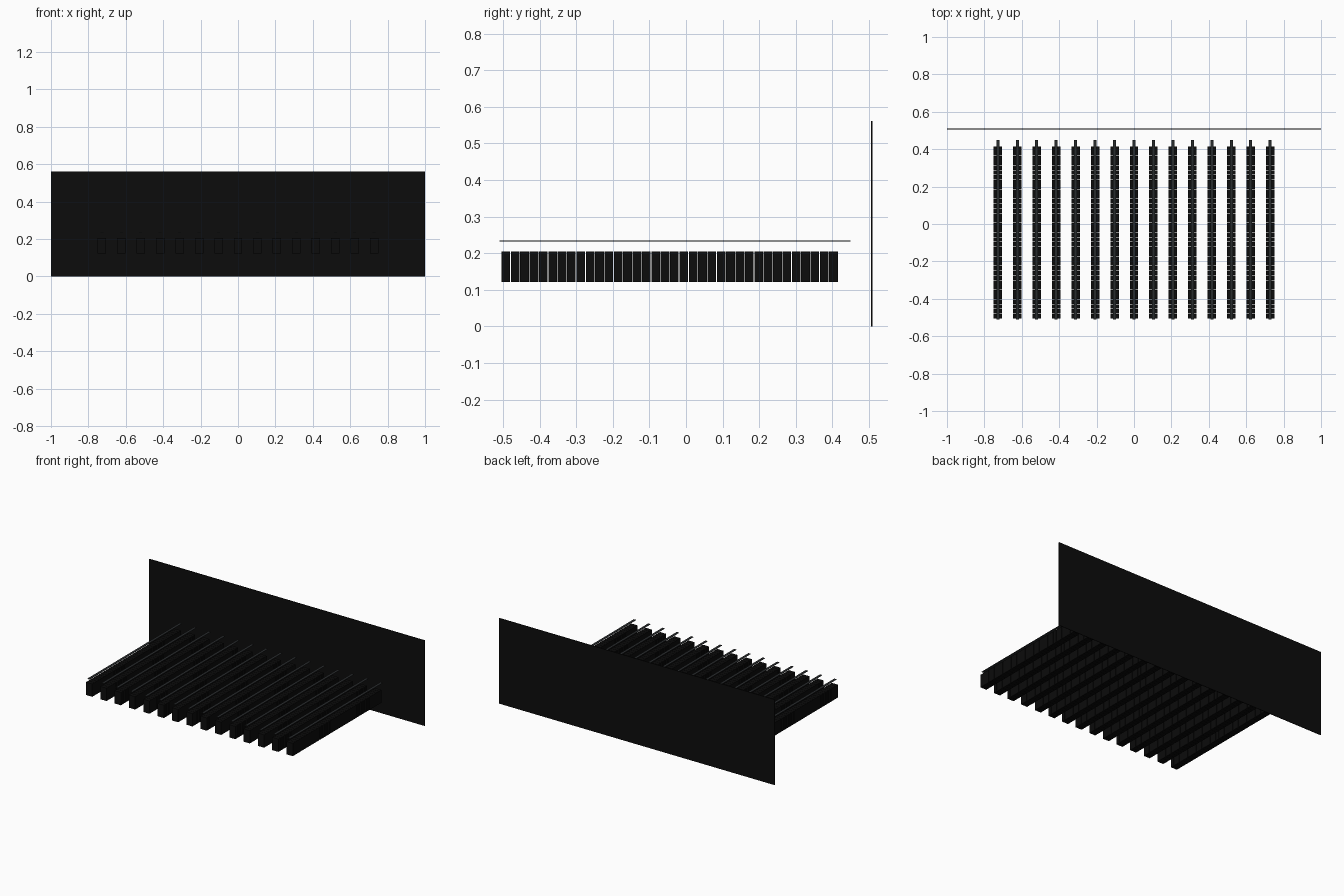
import bpy

if "Cube" in bpy.data.objects:
    bpy.data.objects.remove(bpy.data.objects["Cube"], do_unlink=True)

COLUMNS, ROWS = 15, 36
COLUMN_PITCH = 1.456 / (COLUMNS - 1)
Y_FRONT, Y_BACK = -0.505, 0.416
ROW_PITCH = (Y_BACK - Y_FRONT) / ROWS
GAP = 0.0018


def material(name, rgb):
    mat = bpy.data.materials.new(name)
    mat.use_nodes = True
    mat.diffuse_color = (*rgb, 1)
    mat.node_tree.nodes["Principled BSDF"].inputs["Base Color"].default_value = (*rgb, 1)
    return mat


def box(name, low, high, mat):
    centre = [(a + b) / 2 for a, b in zip(low, high)]
    bpy.ops.mesh.primitive_cube_add(size=1, location=centre)
    obj = bpy.context.object
    obj.name = name
    obj.scale = [b - a for a, b in zip(low, high)]
    bpy.ops.object.transform_apply(location=False, rotation=False, scale=True)
    obj.data.materials.append(mat)
    return obj


def repeat(obj, name, count, step):
    mod = obj.modifiers.new(name, "ARRAY")
    mod.count = count
    mod.use_relative_offset = False
    mod.use_constant_offset = True
    mod.constant_offset_displace = step


black = material("black", (0.0035, 0.0035, 0.0035))
charcoal = material("charcoal grey", (0.022, 0.025, 0.027))

# Upright panel at the back
box("back_panel", (-1, 0.506, 0), (1, 0.51, 0.561), black)

# Rows of hanging blocks with narrow gaps between them
x_first = -COLUMN_PITCH * (COLUMNS - 1) / 2
blocks = box("hanging_blocks",
             (x_first - 0.0225, Y_FRONT + GAP / 2, 0.121),
             (x_first + 0.0225, Y_FRONT + ROW_PITCH - GAP / 2, 0.205), black)
repeat(blocks, "rows", ROWS, (0, ROW_PITCH, 0))
repeat(blocks, "columns", COLUMNS, (COLUMN_PITCH, 0, 0))

# Thin rail above each row of blocks
rails = box("rails", (x_first - 0.008, -0.51, 0.232),
            (x_first + 0.008, 0.449, 0.235), charcoal)
repeat(rails, "columns", COLUMNS, (COLUMN_PITCH, 0, 0))
